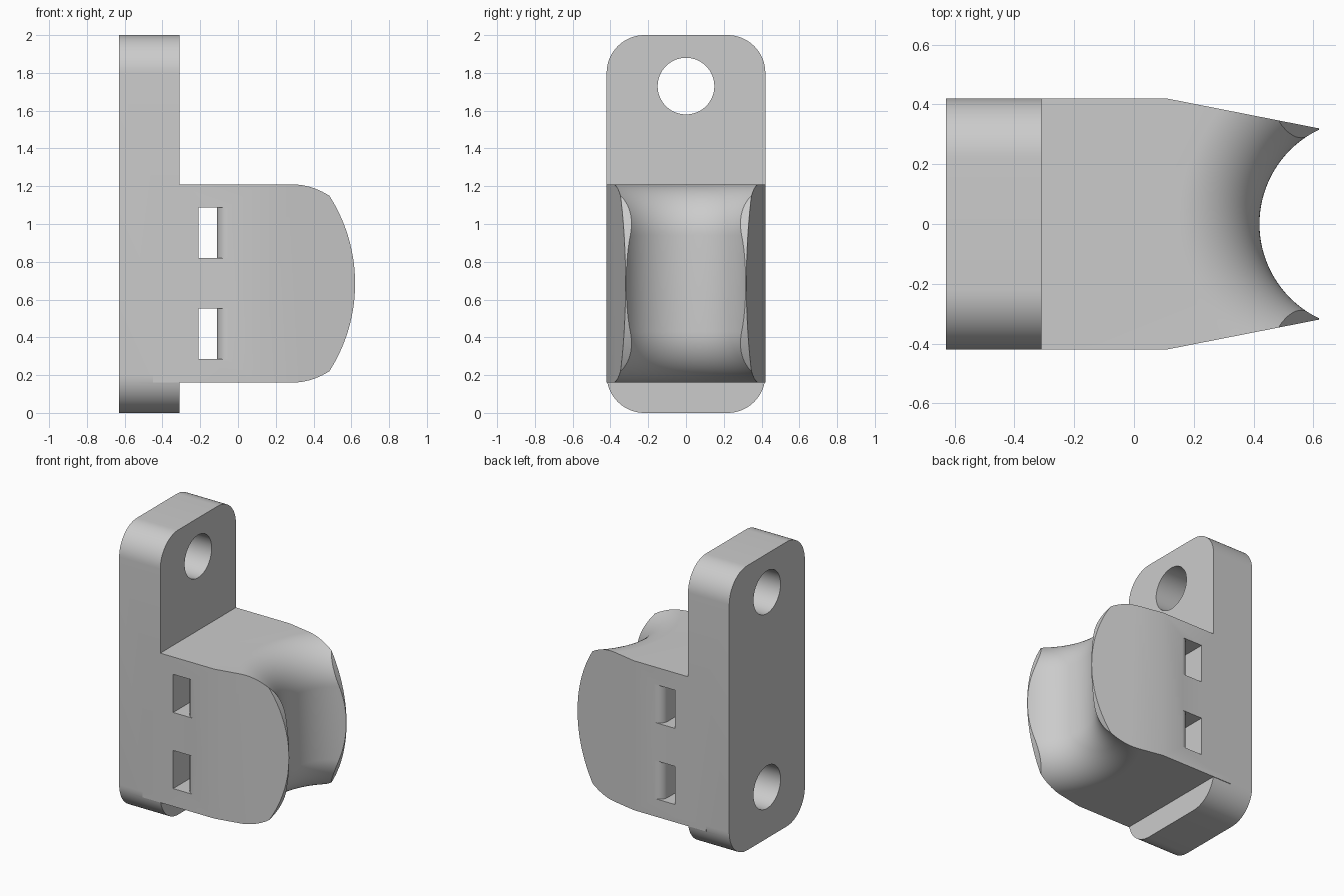
import bpy, bmesh, math
from mathutils import Vector

cube = bpy.data.objects.get("Cube")
if cube:
    bpy.data.objects.remove(cube, do_unlink=True)

HALF_W = 0.42            # half width of the bracket
PLATE = (-0.63, -0.31)   # plate thickness range along x
BLOCK_Z = (0.16, 1.21)   # block height range
MID_Z = sum(BLOCK_Z) / 2
AXIS_X = 0.77            # upright axis of the saddle

grey = bpy.data.materials.new("plain_grey")
grey.use_nodes = True
grey.diffuse_color = (0.6, 0.6, 0.6, 1)
grey.node_tree.nodes["Principled BSDF"].inputs["Base Color"].default_value = (0.6, 0.6, 0.6, 1)


def finish(name, bm):
    bmesh.ops.recalc_face_normals(bm, faces=bm.faces[:])
    mesh = bpy.data.meshes.new(name)
    bm.to_mesh(mesh)
    bm.free()
    mesh.materials.append(grey)
    obj = bpy.data.objects.new(name, mesh)
    bpy.context.collection.objects.link(obj)
    return obj


def prism(name, outline, axis, lo, hi):
    """Extrude a flat outline along the named axis."""
    place = {"x": lambda a, b: (lo, a, b),
             "y": lambda a, b: (a, lo, b),
             "z": lambda a, b: (a, b, lo)}[axis]
    bm = bmesh.new()
    face = bm.faces.new([bm.verts.new(place(a, b)) for a, b in outline])
    new = bmesh.ops.extrude_face_region(bm, geom=[face])["geom"]
    shift = Vector([hi - lo if c == axis else 0 for c in "xyz"])
    bmesh.ops.translate(bm, vec=shift, verts=[v for v in new if isinstance(v, bmesh.types.BMVert)])
    return finish(name, bm)


def arc(cx, cy, r, start, end, steps):
    angles = [math.radians(start + (end - start) * i / steps) for i in range(steps + 1)]
    return [(cx + r * math.cos(t), cy + r * math.sin(t)) for t in angles]


def circle(cx, cy, r, steps):
    return arc(cx, cy, r, 0, 360, steps)[:-1]


def lathe(name, profile, x, steps):
    """Turn a radius/height profile about an upright axis."""
    bm = bmesh.new()
    rings = [[bm.verts.new((px, py, z)) for px, py in circle(x, 0, r, steps)] for r, z in profile]
    for low, high in zip(rings, rings[1:]):
        for i in range(steps):
            j = (i + 1) % steps
            bm.faces.new((low[i], low[j], high[j], high[i]))
    bm.faces.new(rings[0])
    bm.faces.new(rings[-1])
    return finish(name, bm)


def combine(target, tool, operation):
    mod = target.modifiers.new(operation.lower(), "BOOLEAN")
    mod.operation, mod.solver, mod.object = operation, "EXACT", tool
    bpy.context.view_layer.objects.active = target
    bpy.ops.object.modifier_apply(modifier=mod.name)
    bpy.data.objects.remove(tool, do_unlink=True)


# Mounting plate with rounded corners
R = 0.2
corners = [(1, 2 - R, 0), (-1, 2 - R, 90), (-1, R, 180), (1, R, 270)]
plate_outline = [p for side, z, a in corners
                 for p in arc(side * (HALF_W - R), z, R, a, a + 90, 16)]
bracket = prism("mounting_bracket", plate_outline, "x", *PLATE)

# Block with tapered cheeks
half = [(-0.45, HALF_W), (0.11, HALF_W), (0.67, 0.31)]
block = prism("saddle_block", half + [(x, -y) for x, y in reversed(half)], "z", *BLOCK_Z)

# Rounded ends of the cheeks
combine(block, prism("cheek_rounding", circle(-0.24, MID_Z, 0.86, 144), "y", -0.6, 0.6), "INTERSECT")

# Flared saddle groove
F = 0.27
flare = AXIS_X - 0.42 + F
groove = ([(flare, 0.0)]
          + arc(flare, BLOCK_Z[0] + F, F, 270, 180, 20)
          + arc(flare, BLOCK_Z[1] - F, F, 180, 90, 20)
          + [(flare, 1.4)])
combine(block, lathe("saddle_groove", groove, AXIS_X, 128), "DIFFERENCE")
combine(bracket, block, "UNION")

# Strap slots with rounded mouths
S = 0.06
mouth = [(-0.05, 0.5)] + arc(-0.05, HALF_W - S, S, 90, 180, 10)
slot = [(-0.21, 0.5)] + mouth + [(x, -y) for x, y in reversed(mouth)] + [(-0.21, -0.5)]
for low in (0.285, 0.82):
    combine(bracket, prism("strap_slot", slot, "z", low, low + 0.268), "DIFFERENCE")

# Screw holes: upper one open, lower one ending at the block
for z, end in ((1.73, -0.2), (0.36, PLATE[1])):
    combine(bracket, prism("screw_hole", circle(0, z, 0.15, 64), "x", -0.7, end), "DIFFERENCE")

bpy.ops.object.select_all(action="DESELECT")
bracket.select_set(True)
bpy.context.view_layer.objects.active = bracket
bpy.ops.object.shade_smooth_by_angle(angle=math.radians(20))
